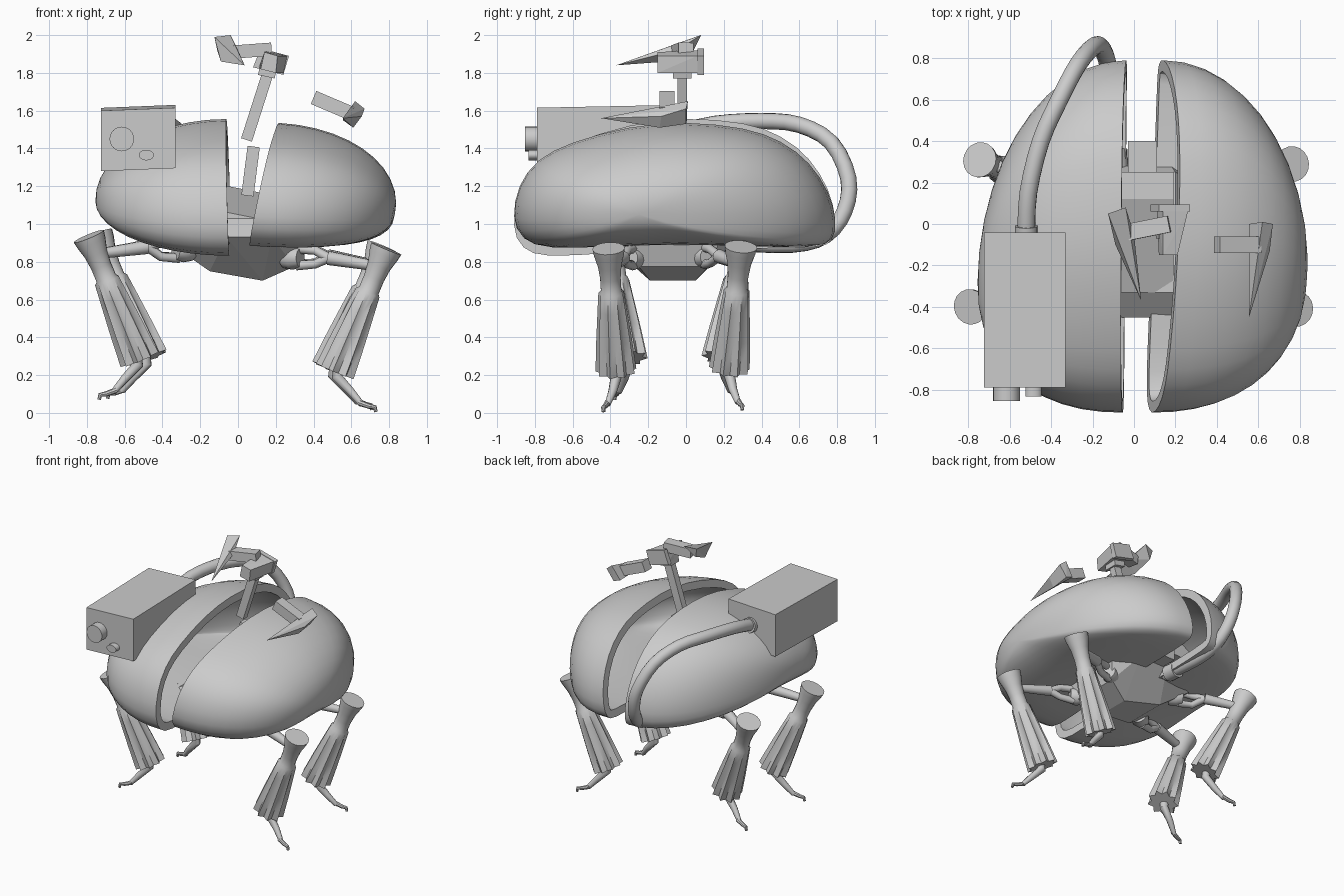
import bpy, bmesh, math
from mathutils import Vector

cube = bpy.data.objects.get("Cube")
if cube:
    bpy.data.objects.remove(cube, do_unlink=True)


def finish(name, bm, smooth=None):
    bmesh.ops.recalc_face_normals(bm, faces=bm.faces[:])
    mesh = bpy.data.meshes.new(name)
    bm.to_mesh(mesh)
    bm.free()
    obj = bpy.data.objects.new(name, mesh)
    bpy.context.collection.objects.link(obj)
    if smooth:
        bpy.ops.object.select_all(action='DESELECT')
        obj.select_set(True)
        bpy.context.view_layer.objects.active = obj
        bpy.ops.object.shade_smooth_by_angle(angle=math.radians(smooth))
    return obj


def hull(name, points):
    bm = bmesh.new()
    for p in points:
        bm.verts.new(p)
    bmesh.ops.convex_hull(bm, input=bm.verts[:])
    loose = [v for v in bm.verts if not v.link_faces]
    bmesh.ops.delete(bm, geom=loose, context='VERTS')
    bmesh.ops.dissolve_limit(bm, angle_limit=0.02, verts=bm.verts[:], edges=bm.edges[:])
    return finish(name, bm)


def beam(name, a, b, wide, deep):
    a, b = Vector(a), Vector(b)
    d = (b - a).normalized()
    ref = Vector((0, 1, 0)) if abs(d.y) < 0.8 else Vector((0, 0, 1))
    u = (ref - d * ref.dot(d)).normalized()
    v = d.cross(u)
    return hull(name, [p + u * i * wide / 2 + v * j * deep / 2
                       for p in (a, b) for i in (-1, 1) for j in (-1, 1)])


def bridge(bm, a, b):
    for k in range(len(a)):
        n = (k + 1) % len(a)
        bm.faces.new((a[k], a[n], b[n], b[k]))


def loft(name, centers, radii, sides=14, pleats=None, smooth=40):
    """Round rings along a path; pleats gives the in-and-out depth per ring."""
    bm = bmesh.new()
    pts = [Vector(c) for c in centers]
    pleats = pleats or [0] * len(pts)
    rings, u = [], None
    for i, c in enumerate(pts):
        d = (pts[min(i + 1, len(pts) - 1)] - pts[max(i - 1, 0)]).normalized()
        u = u or d.orthogonal()
        u = (u - d * u.dot(d)).normalized()
        v = d.cross(u)
        ring = []
        for k in range(sides):
            ang = math.tau * k / sides
            rad = radii[i] + pleats[i] * (-1) ** k
            ring.append(bm.verts.new(c + (u * math.cos(ang) + v * math.sin(ang)) * rad))
        rings.append(ring)
    for a, b in zip(rings, rings[1:]):
        bridge(bm, a, b)
    bm.faces.new(rings[0])
    bm.faces.new(rings[-1])
    return finish(name, bm, smooth)


def spline(points, steps, closed=False):
    pts = [Vector(p) for p in points]
    pts = [pts[-1]] + pts + pts[:2] if closed else [pts[0]] + pts + [pts[-1]]
    out = []
    for a, b, c, d in zip(pts, pts[1:], pts[2:], pts[3:]):
        for s in range(steps):
            t = s / steps
            out.append(0.5 * (2 * b + (c - a) * t + (2 * a - 5 * b + 4 * c - d) * t * t
                              + (3 * b - a - 3 * c + d) * t ** 3))
    return out if closed else out + [pts[-1]]


# Shell halves: a bean outline domed out to a low pole, with a flat rim and hollow inside
outline = spline([(-.91, 1.04), (-.88, 1.2), (-.78, 1.335), (-.6, 1.43), (-.3, 1.51), (0, 1.535),
                  (.3, 1.505), (.5, 1.435), (.65, 1.32), (.75, 1.17), (.79, 1.02), (.77, .92),
                  (.68, .89), (.4, .89), (0, .9), (-.4, .89), (-.72, .885), (-.86, .93)], 2, True)
THICK = .055


def inset(pts, amount):
    out = []
    for i, p in enumerate(pts):
        t = (pts[(i + 1) % len(pts)] - pts[i - 1]).normalized()
        out.append(p + Vector((t.y, -t.x)) * amount)
    return out


def shell(name, reach, pole, belly, roll, rim_x, place):
    bm = bmesh.new()
    py, pz = pole
    rim_pole = rim_x(py, pz)
    steps = 11

    def dome(section, span):
        rings = []
        for s in range(steps):
            out = math.sin(math.pi / 2 * s / steps)
            full, front, low = [(1 - out ** n) ** (1 / n) for n in (2, 2.25, belly)]
            ring = []
            for y, z in section:
                y, z = place(y, z)
                y = py + (y - py) * (full if y > py else front)
                z = pz + (z - pz) * (full if z > pz else low)
                ring.append(bm.verts.new((rim_x(y, z) + span * out, y, z + roll * out)))
            rings.append(ring)
        for a, b in zip(rings, rings[1:]):
            bridge(bm, a, b)
        tip = bm.verts.new((rim_pole + span, py, pz + roll))
        for a, b in zip(rings[-1], rings[-1][1:] + rings[-1][:1]):
            bm.faces.new((a, b, tip))
        return rings[0]

    span = reach - rim_pole
    outer = dome(outline, span)
    inner = dome(inset(outline, THICK), span - math.copysign(THICK, span))
    bridge(bm, outer, inner)
    finish(name, bm, 45)


shell("left_shell", .83, (-.25, 1.09), 2.6, -.04,
      lambda y, z: .09 + .2 * (z - .9) + .035 * y, lambda y, z: (y, z))
shell("right_shell", -.755, (-.28, 1.12), 2, 0,
      lambda y, z: -.04 - .03 * (z - .83) + .01 * y,
      lambda y, z: (y, 1.14 + (z - 1.15) * 1.08 + .03 * y))

# Central body
hull("body", [(-.15, -.23, .75), (-.15, .1, .75), (.13, -.19, .7), (.13, .05, .7),
              (.3, -.25, .775), (.3, .12, .775)]
     + [(x, y, .89) for x in (-.35, .34) for y in (-.3, .17)]
     + [(x, y, .93) for x in (-.06, .18) for y in (-.45, .28)]
     + [(x, y, 1.03) for x in (-.1, .2) for y in (-.33, .25)])
hull("body_wedge", [(x, y, z - .2 * x) for x in (-.06, .19)
                    for y, z in ((-.33, 1), (.25, 1), (.25, 1.17), (.12, 1.19), (-.33, 1.05))])
beam("rear_block", (.04, .2, 1), (.04, .4, 1), .14, .14)

# Equipment box with two lenses
hull("equipment_box", [(x, y, z + .04 * (x + .72) + .02 * (y + .79))
                       for x in (-.725, -.33) for y in (-.79, -.04) for z in (1.28, 1.6)])
loft("large_lens", [(-.615, -.78, 1.45), (-.615, -.853, 1.45)], [.065] * 2, 24)
small_lens = loft("small_lens", [(-.485, -.78, 0), (-.485, -.833, 0)], [.04] * 2, 20)
small_lens.scale.z = .7
small_lens.location.z = 1.365

# Hose from the box round to the rear underside
hose = spline([(-.52, -.06, 1.48), (-.51, .15, 1.53), (-.45, .4, 1.545), (-.36, .6, 1.525),
               (-.27, .77, 1.43), (-.19, .86, 1.24), (-.15, .84, 1.07), (-.12, .74, .94),
               (-.1, .56, .89), (-.08, .24, .9)], 3)
loft("hose", hose, [.043] * len(hose))
loft("hose_box_collar", [(-.52, -.06, 1.48), (-.52, -.01, 1.49)], [.055] * 2)
loft("hose_body_collar", [(-.09, .36, .895), (-.085, .27, .9)], [.058] * 2)

# Legs
stations = [0, .05, .14, .24, .34, .36, .5, .75, 1]
widths = [.086, .08, .063, .055, .055, .065, .072, .085, .095]
folds = [0, 0, 0, 0, 0, .004, .007, .011, .015]
for label, side, end, x, y, hem_y, lift in (("front_left", 1, -1, .785, -.41, -.37, 0),
                                            ("rear_left", 1, 1, .765, .29, .23, .01),
                                            ("front_right", -1, -1, .79, -.4, -.31, .065),
                                            ("rear_right", -1, 1, .745, .31, .19, .07)):
    def at(px, py, pz):
        return Vector((side * px, py, pz + lift))
    knee = at(x, y, .87)
    hx = x - .27
    hem = at(hx, hem_y, .22)
    loft(label + "_thigh", [knee.lerp(hem, t) for t in stations], widths, 18, folds, 50)
    out = end * .045
    loft(label + "_shin", [knee.lerp(hem, .9), at(hx + .01, hem_y, .19),
                           at(hx + .08, hem_y + out * .4, .115), at(hx + .14, hem_y + out, .045)],
         [.033, .03, .023, .016], 10)
    loft(label + "_toe", [at(hx + .125, hem_y + out, .055), at(hx + .18, hem_y + out * 1.3, .035),
                          at(hx + .21, hem_y + out * 1.5, .03),
                          at(hx + .215, hem_y + out * 1.5, .005)],
         [.016, .014, .012, .01], 8)
    # Forked hip arm
    hip_y = -.28 if end < 0 else .1
    hip_z = .82 - lift * .4
    fork = at(.48, hip_y + (y - hip_y) * .4, .82 - lift * .1)
    loft(label + "_hip_rod", [fork, at(x - .07, y - end * .02, .78)], [.038, .028], 10)
    for tag, dz in (("upper", .05), ("lower", -.04)):
        loft(label + "_hip_strut_" + tag, [at(.31, hip_y, hip_z + dz),
                                           at(.41, hip_y + end * .03, hip_z + dz * .8), fork],
             [.026, .024, .026], 10)
    loft(label + "_hip_joint", [at(.25, hip_y - end * .03, hip_z), at(.29, hip_y, hip_z),
                                at(.33, hip_y + end * .02, hip_z)], [.055, .062, .05], 14)

# Mast and its head
beam("lower_mast", (.05, -.02, 1.15), (.083, -.02, 1.41), .06, .065)
beam("upper_mast", (.045, -.02, 1.445), (.165, -.02, 1.82), .05, .06)
beam("mast_socket", (.15, -.02, 1.78), (.165, -.02, 1.85), .1, .09)
hull("mast_head", [(.12, -.15, 1.82), (.2, -.15, 1.8), (.14, -.15, 1.91), (.21, -.15, 1.89),
                   (.11, .06, 1.83), (.24, .06, 1.8), (.14, .06, 1.92), (.26, .06, 1.89)])
hull("mast_head_plate", [(.08, y, 1.83) for y in (.06, .095)]
     + [(x, y, z) for y in (.06, .095) for x, z in ((.24, 1.79), (.27, 1.89), (.12, 1.93))])

# Pointed blades and their arms
beam("upper_blade_arm", (-.03, -.04, 1.91), (.17, 0, 1.925), .08, .07)
hull("upper_blade", [(-.125, .05, 1.99), (-.04, .08, 2), (0, -.05, 1.92), (-.09, -.1, 1.86),
                     (-.11, .04, 1.92), (.035, -.37, 1.84)])
beam("lower_blade_arm", (.4, -.1, 1.67), (.6, -.1, 1.585), .08, .075)
hull("lower_blade", [(.62, .01, 1.65), (.67, 0, 1.61), (.655, -.13, 1.57), (.61, -.14, 1.51),
                     (.61, 0, 1.53), (.555, 0, 1.55), (.555, -.45, 1.56)])
